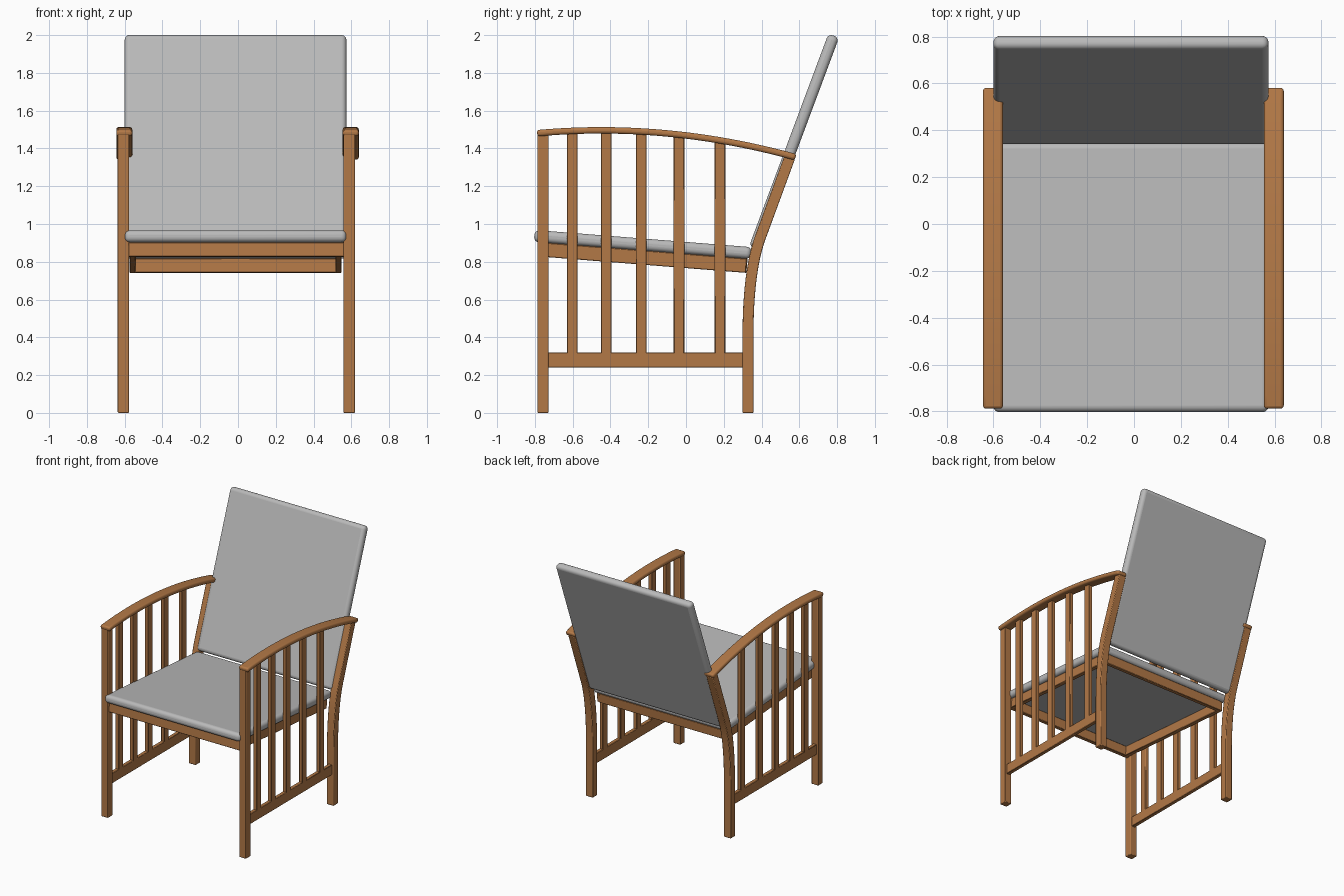
import bpy, bmesh, math
from mathutils import Vector, Matrix

if "Cube" in bpy.data.objects:
    bpy.data.objects.remove(bpy.data.objects["Cube"])


def material(name, rgb):
    m = bpy.data.materials.new(name)
    m.diffuse_color = (*rgb, 1)
    m.use_nodes = True
    m.node_tree.nodes["Principled BSDF"].inputs["Base Color"].default_value = m.diffuse_color
    return m


WOOD = material("warm wood", (0.45, 0.19, 0.062))
FABRIC = material("grey fabric", (0.49, 0.49, 0.49))


def finish(name, bm, mat, bevel, segments):
    bmesh.ops.recalc_face_normals(bm, faces=bm.faces)
    me = bpy.data.meshes.new(name)
    bm.to_mesh(me)
    bm.free()
    me.materials.append(mat)
    ob = bpy.data.objects.new(name, me)
    bpy.context.collection.objects.link(ob)
    mod = ob.modifiers.new("rounded edges", 'BEVEL')
    mod.width, mod.segments = bevel, segments
    mod.limit_method, mod.angle_limit = 'ANGLE', math.radians(40)
    bpy.ops.object.select_all(action='DESELECT')
    ob.select_set(True)
    bpy.context.view_layer.objects.active = ob
    bpy.ops.object.shade_smooth_by_angle(angle=math.radians(35))
    return ob


def box(name, centre, size, mat=WOOD, tilt=0.0, bevel=0.003, segments=1):
    bm = bmesh.new()
    bmesh.ops.create_cube(bm, size=1)
    bm.transform(Matrix.Translation(centre) @ Matrix.Rotation(tilt, 4, 'X')
                 @ Matrix.Diagonal((*size, 1)))
    return finish(name, bm, mat, bevel, segments)


def sweep(name, x, path, width, depth, bevel, segments):
    """Rectangular bar following a path of (y, z) points."""
    bm = bmesh.new()
    rings = []
    for i, (y, z) in enumerate(path):
        a, b = path[max(i - 1, 0)], path[min(i + 1, len(path) - 1)]
        t = Vector((b[0] - a[0], b[1] - a[1])).normalized()
        ny, nz = -t.y * depth / 2, t.x * depth / 2
        rings.append([bm.verts.new((x + sx * width / 2, y + s * ny, z + s * nz))
                      for sx, s in ((-1, -1), (1, -1), (1, 1), (-1, 1))])
    for r, q in zip(rings, rings[1:]):
        for k in range(4):
            bm.faces.new((r[k], r[(k + 1) % 4], q[(k + 1) % 4], q[k]))
    bm.faces.new(rings[0])
    bm.faces.new(rings[-1])
    return finish(name, bm, WOOD, bevel, segments)


def arm_z(y):
    return 1.496 - 0.134 * (y + 0.45) ** 2


# paths of the arched armrest and the bent rear leg
arm_path = [(-0.788 + 1.368 * i / 24, arm_z(-0.788 + 1.368 * i / 24)) for i in range(25)]
leg_path = [(0.328, 0.0)]
for i in range(13):
    t = i / 12
    leg_path.append((0.328 + 0.066 * t * t,
                     0.40 * (1 - t) ** 2 + 2 * 0.752 * t * (1 - t) + 0.93 * t * t))
leg_path.append((0.549, 1.352))

# two side frames: legs, lower rail, slats, armrest
for side, x, arm_x in (("left", -0.607, -0.602), ("right", 0.589, 0.597)):
    box(f"{side}_front_leg", (x, -0.757, 0.7375), (0.06, 0.058, 1.475), bevel=0.005, segments=2)
    sweep(f"{side}_rear_leg", x, leg_path, 0.06, 0.058, 0.005, 2)
    box(f"{side}_lower_rail", (x, -0.214, 0.28), (0.03, 1.04, 0.08))
    for n, y in enumerate((-0.603, -0.423, -0.238, -0.037, 0.18)):
        top = arm_z(y)
        box(f"{side}_slat_{n + 1}", (x, y, (0.31 + top) / 2), (0.03, 0.056, top - 0.31))
    sweep(f"{side}_armrest", arm_x, arm_path, 0.085, 0.034, 0.013, 3)

# sloping seat: cushion with a wooden frame under it
TILT = -0.079
SEAT = Vector((-0.013, -0.229, 0.8915))


def on_seat(x, along, up):
    return SEAT + Matrix.Rotation(TILT, 3, 'X') @ Vector((x, along, up))


box("seat_cushion", SEAT, (1.174, 1.152, 0.063), FABRIC, TILT, 0.026, 5)
for side, sx in (("left", -1), ("right", 1)):
    box(f"{side}_seat_rail", on_seat(sx * 0.545, 0.02, -0.069), (0.034, 1.07, 0.075), tilt=TILT)
box("front_seat_rail", on_seat(0.004, -0.522, -0.069), (1.14, 0.034, 0.075), tilt=TILT)
box("rear_seat_rail", on_seat(0, 0.542, -0.069), (1.08, 0.034, 0.075), tilt=TILT)

# reclined back cushion
low, high = Vector((-0.013, 0.362, 0.872)), Vector((-0.013, 0.782, 1.997))
d = high - low
box("back_cushion", (low + high) / 2, (1.174, 0.06, d.length), FABRIC,
    -math.atan2(d.y, d.z), 0.026, 5)
